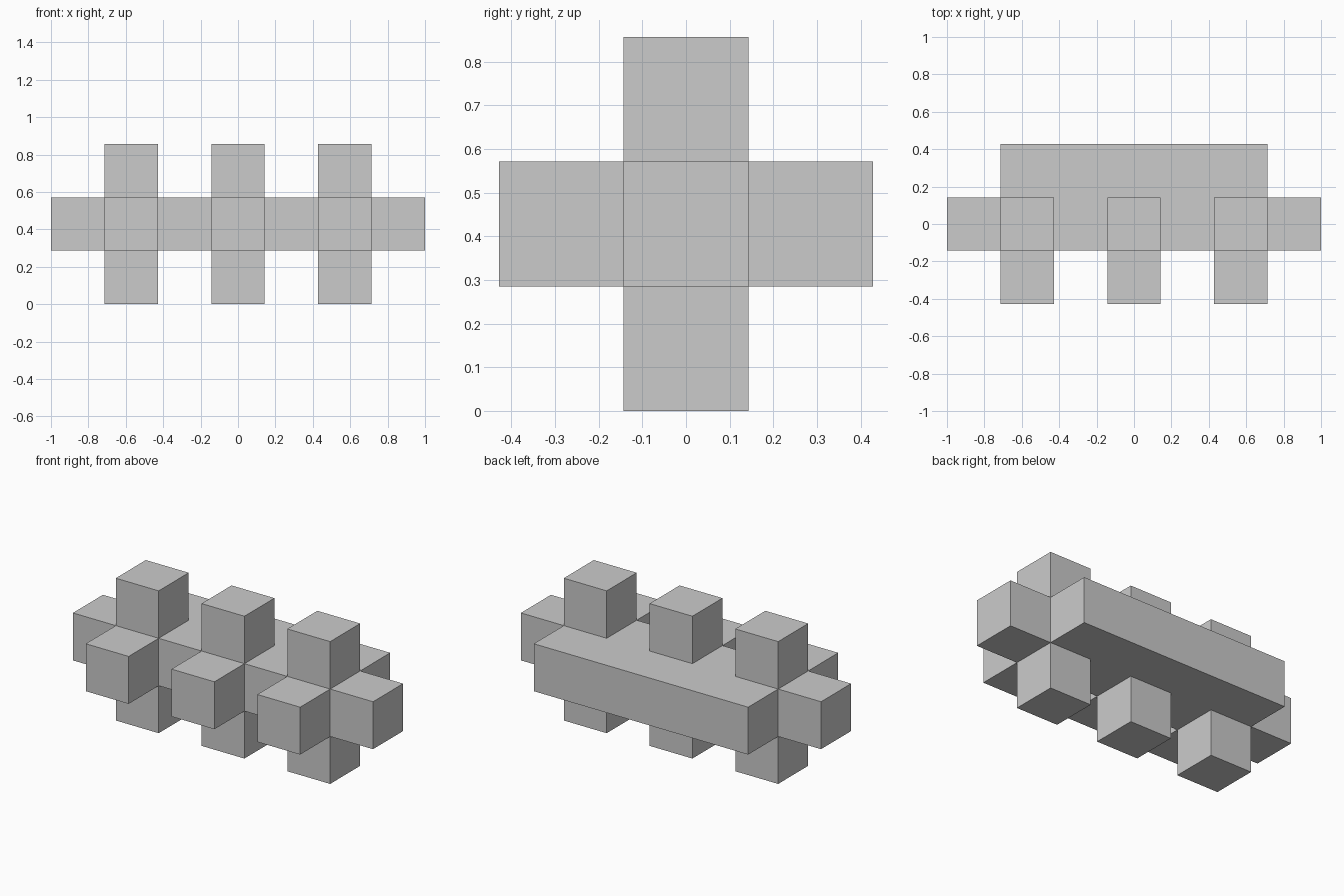
import bpy, bmesh
from mathutils import Vector
from math import radians

if "Cube" in bpy.data.objects:
    bpy.data.objects.remove(bpy.data.objects["Cube"])

U = 2 / 7  # edge of one unit block

# Parts as sets of unit blocks (x, y, z), merged into one solid
core_bar = {(x, 0, 1) for x in range(-3, 4)}
back_bar = {(x, 1, 1) for x in range(-2, 3)}
studs = {(x, y, z) for x in (-2, 0, 2)
         for y, z in ((0, 2), (0, 0), (-1, 1))}  # top, bottom, front
cells = core_bar | back_bar | studs


def add_face(bm, cell, axis, sign):
    """Add one outward-facing square side of a block."""
    n = Vector((0, 0, 0))
    n[axis] = sign
    a = Vector((0, 0, 0))
    a[(axis + 1) % 3] = 1
    b = n.cross(a)
    c = Vector(cell) + Vector((0, 0, 0.5)) + n / 2
    corners = ((-1, -1), (1, -1), (1, 1), (-1, 1))
    bm.faces.new([bm.verts.new((c + a * s / 2 + b * t / 2) * U) for s, t in corners])


# Only exposed sides are built, then flat regions are merged
bm = bmesh.new()
for cell in sorted(cells):
    for axis in range(3):
        for sign in (-1, 1):
            neighbour = list(cell)
            neighbour[axis] += sign
            if tuple(neighbour) not in cells:
                add_face(bm, cell, axis, sign)
bmesh.ops.remove_doubles(bm, verts=bm.verts[:], dist=0.001)
bmesh.ops.dissolve_limit(bm, angle_limit=radians(1), verts=bm.verts[:], edges=bm.edges[:])

mesh = bpy.data.meshes.new("block_cluster")
bm.to_mesh(mesh)
bm.free()
bpy.context.collection.objects.link(bpy.data.objects.new("block_cluster", mesh))
